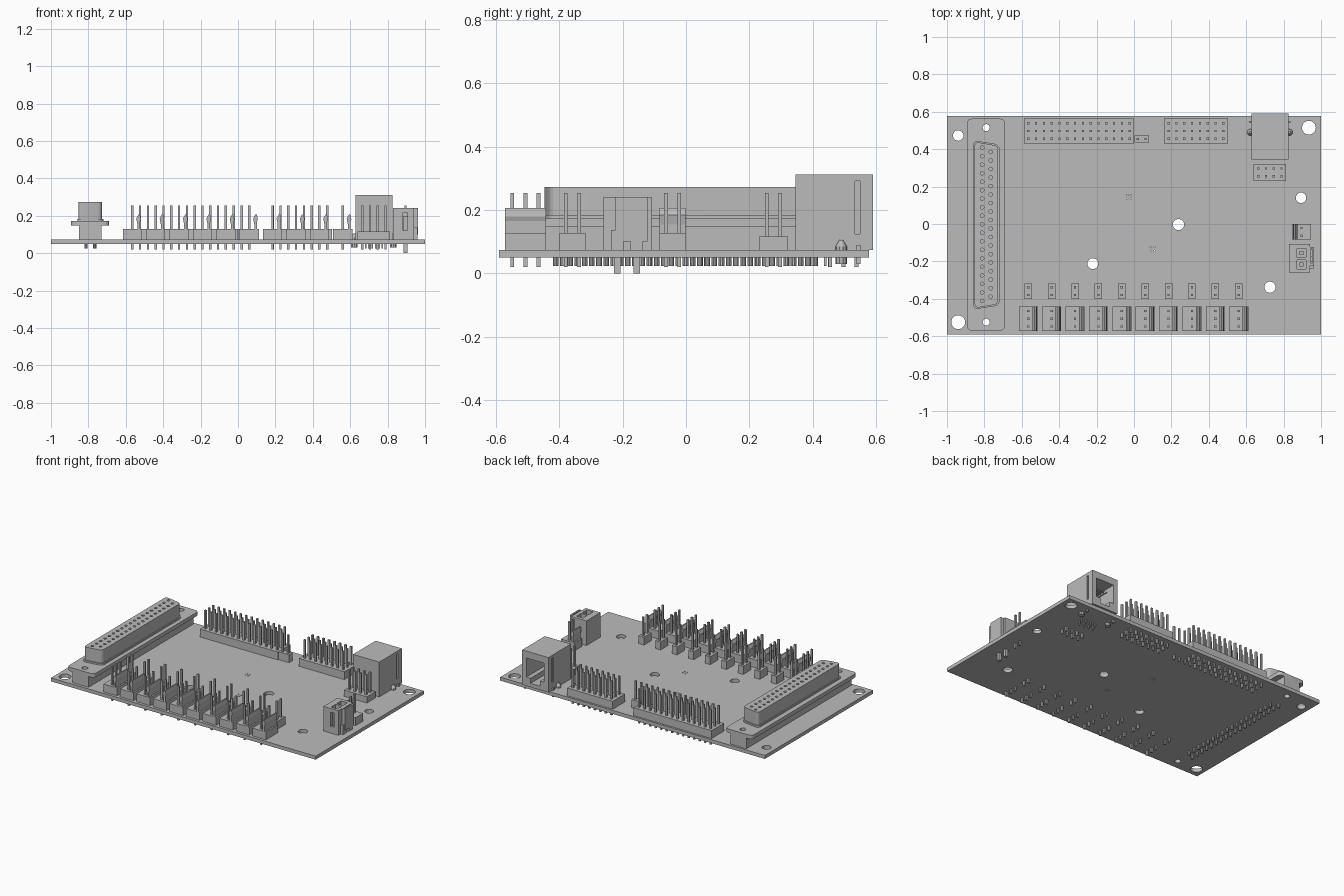
import bpy, bmesh, math
from mathutils import Vector, Matrix

default = bpy.data.objects.get("Cube")
if default:
    bpy.data.objects.remove(default, do_unlink=True)

grey = bpy.data.materials.new("plain_grey")
grey.use_nodes = True
GREY = (0.5, 0.5, 0.5, 1)
grey.diffuse_color = GREY
grey.node_tree.nodes["Principled BSDF"].inputs["Base Color"].default_value = GREY

PITCH = 0.0417
BOARD_LOW, BOARD_TOP = 0.05, 0.074
PIN_LOW, PIN_TOP = 0.02, 0.254


def box(bm, x0, x1, y0, y1, z0, z1):
    size = Matrix.Diagonal((x1 - x0, y1 - y0, z1 - z0, 1))
    mid = Matrix.Translation(((x0 + x1) / 2, (y0 + y1) / 2, (z0 + z1) / 2))
    bmesh.ops.create_cube(bm, size=1, matrix=mid @ size)


def pin(bm, x, y, z0=PIN_LOW, z1=PIN_TOP, w=0.006):
    box(bm, x - w, x + w, y - w, y + w, z0, z1)


def rod(bm, x, y, r, z0, z1, sides=24):
    bmesh.ops.create_cone(bm, cap_ends=True, segments=sides, radius1=r, radius2=r,
                          depth=z1 - z0, matrix=Matrix.Translation((x, y, (z0 + z1) / 2)))


def prism(bm, points, direction, radius=0):
    """Extrude a flat outline, optionally rounding the edges along the extrusion."""
    low = [bm.verts.new(p) for p in points]
    high = [bm.verts.new(Vector(p) + Vector(direction)) for p in points]
    bm.faces.new(low)
    bm.faces.new(high)
    for i in range(len(low)):
        bm.faces.new((low[i - 1], low[i], high[i], high[i - 1]))
    bmesh.ops.recalc_face_normals(bm, faces=bm.faces)
    if radius:
        sides = [bm.edges.get(pair) for pair in zip(low, high)]
        bmesh.ops.bevel(bm, geom=sides, offset=radius, segments=5,
                        profile=0.5, affect='EDGES')


def finish(name, bm, cutter=None, smooth=False):
    """Make an object and carve the cutter shapes out of it."""
    def make(label, source):
        bmesh.ops.recalc_face_normals(source, faces=source.faces)
        mesh = bpy.data.meshes.new(label)
        source.to_mesh(mesh)
        source.free()
        ob = bpy.data.objects.new(label, mesh)
        bpy.context.collection.objects.link(ob)
        return ob
    ob = make(name, bm)
    ob.data.materials.append(grey)
    if cutter:
        tool = make(name + "_cutter", cutter)
        mod = ob.modifiers.new("carve", 'BOOLEAN')
        mod.operation, mod.solver, mod.object = 'DIFFERENCE', 'EXACT', tool
        mod.use_self = True
        graph = bpy.context.evaluated_depsgraph_get()
        carved = bpy.data.meshes.new_from_object(ob.evaluated_get(graph))
        ob.modifiers.clear()
        ob.data = carved
        bpy.data.objects.remove(tool, do_unlink=True)
    if smooth:
        bpy.context.view_layer.objects.active = ob
        ob.select_set(True)
        bpy.ops.object.shade_smooth_by_angle(angle=math.radians(35))
        ob.select_set(False)


# Circuit board with mounting holes and tiny vias
bm, cut = bmesh.new(), bmesh.new()
box(bm, -1, 1, -0.59, 0.577, BOARD_LOW, BOARD_TOP)
holes = [(-0.94, 0.473, 0.028), (0.935, 0.515, 0.037), (0.893, 0.14, 0.028),
         (0.238, -0.003, 0.03), (-0.22, -0.212, 0.029), (0.727, -0.338, 0.03),
         (-0.94, -0.525, 0.037), (-0.79, 0.515, 0.019), (-0.79, -0.525, 0.019)]
for cx, cy in [(-0.027, 0.145), (0.1, -0.133)]:
    holes += [(cx + i, cy + j, 0.004) for i in (-0.01, 0.01) for j in (-0.01, 0.01)]
for x, y, r in holes:
    rod(cut, x, y, r, 0, 0.12)
finish("circuit_board", bm, cut, True)


# Long D-shaped socket: base, flange and shell, each carved separately
def mounting_cut():
    c = bmesh.new()
    for y in (0.515, -0.525):
        rod(c, -0.79, y, 0.019, 0, 0.25)
    return c


bm = bmesh.new()
box(bm, -0.85, -0.73, -0.57, 0.563, BOARD_TOP, 0.149)
finish("d_socket_base", bm, mounting_cut(), True)

bm = bmesh.new()
prism(bm, [(-0.893, -0.57, 0.147), (-0.69, -0.57, 0.147), (-0.69, 0.563, 0.147),
           (-0.893, 0.563, 0.147)], (0, 0, 0.026), 0.025)
finish("d_socket_flange", bm, mounting_cut(), True)


def d_outline(grow, z):
    return [(-0.852 - grow, -0.45 - grow, z), (-0.726 + grow, -0.428 - grow, z),
            (-0.726 + grow, 0.418 + grow, z), (-0.852 - grow, 0.44 + grow, z)]


sockets = [(-0.812, 0.408 - 0.0455 * i) for i in range(19)]
sockets += [(-0.766, 0.385 - 0.0455 * i) for i in range(18)]
bm, cut = bmesh.new(), bmesh.new()
prism(bm, d_outline(0, 0.17), (0, 0, 0.103), 0.022)
for x, y in sockets:
    rod(cut, x, y, 0.0095, 0.2, 0.3, 12)
finish("d_socket_shell", bm, cut, True)
bm = bmesh.new()
prism(bm, d_outline(0.007, 0.172), (0, 0, 0.012), 0.025)
finish("d_socket_lip", bm, None, True)
bm = bmesh.new()
for x, y in sockets:
    rod(bm, x, y, 0.009, 0.024, 0.06, 10)
finish("d_socket_pins", bm)


# Plain pin headers
def header(name, x0, x1, y0, y1, cols, rows, height=0.128):
    block, pins = bmesh.new(), bmesh.new()
    box(block, x0, x1, y0, y1, BOARD_TOP, height)
    for i in range(cols):
        for j in range(rows):
            pin(pins, (x0 + x1) / 2 + (i - (cols - 1) / 2) * PITCH,
                (y0 + y1) / 2 + (j - (rows - 1) / 2) * PITCH)
    finish(name + "_block", block)
    finish(name + "_pins", pins)


header("back_long_header", -0.588, 0, 0.43, 0.564, 14, 3)
header("back_tiny_header", 0.002, 0.08, 0.436, 0.474, 2, 1)
header("back_short_header", 0.16, 0.503, 0.43, 0.564, 8, 3)
header("side_header", 0.64, 0.813, 0.23, 0.322, 4, 2, 0.116)


# Locking headers: block, pins and a ramped tab along one side
def locking_header(name, x, y, count, flip=1):
    half = 0.065 if count == 3 else 0.041
    block, pins = bmesh.new(), bmesh.new()
    box(block, x - 0.051, x + 0.051, y - half, y + half, BOARD_TOP, 0.128)
    ramp = [(0.027, 0.12), (0.041, 0.12), (0.041, 0.165), (0.046, 0.18),
            (0.041, 0.207), (0.033, 0.207), (0.021, 0.185), (0.027, 0.155)]
    prism(block, [(x + flip * a, y - half, z) for a, z in ramp], (0, 2 * half, 0))
    for j in range(count):
        pin(pins, x, y + (j - (count - 1) / 2) * PITCH)
    finish(name + "_block", block)
    finish(name + "_pins", pins)


for i in range(10):
    x = -0.565 + 0.125 * i
    header(f"jumper_{i + 1}", x - 0.02, x + 0.02, -0.4, -0.318, 1, 2)
    locking_header(f"front_header_{i + 1}", x, -0.507, 3)
locking_header("right_header", 0.895, -0.042, 2, -1)

# Network jack with opening, latch notch and side slots
bm, cut = bmesh.new(), bmesh.new()
box(bm, 0.627, 0.825, 0.346, 0.59, BOARD_TOP, 0.312)
box(cut, 0.659, 0.793, 0.4, 0.65, 0.135, 0.265)
box(cut, 0.69, 0.762, 0.41, 0.66, 0.1, 0.14)
for x in (0.627, 0.825):
    box(cut, x - 0.01, x + 0.01, 0.533, 0.549, 0.125, 0.292)
finish("network_jack", bm, cut)
bm = bmesh.new()
for i in range(8):
    pin(bm, 0.664 + 0.018 * i, 0.4 + 0.04 * (i % 2), 0.024, 0.08, 0.004)
    box(bm, 0.662 + 0.018 * i, 0.667 + 0.018 * i, 0.39, 0.53, 0.235, 0.24)
for x in (0.622, 0.831):
    rod(bm, x, 0.49, 0.018, 0.03, 0.085, 10)
    bmesh.ops.create_cone(bm, cap_ends=True, segments=10, radius1=0.018, radius2=0.006,
                          depth=0.02, matrix=Matrix.Translation((x, 0.49, 0.095)))
    pin(bm, x, 0.545, 0.03, 0.09)
finish("network_jack_pins", bm)

# Two-way power socket
bm, cut = bmesh.new(), bmesh.new()
box(bm, 0.828, 0.94, -0.26, -0.108, BOARD_TOP, 0.242)
box(bm, 0.935, 0.963, -0.222, -0.122, 0.1, 0.242)
box(cut, 0.945, 0.953, -0.212, -0.132, 0.09, 0.26)
for y in (-0.155, -0.217):
    box(cut, 0.871, 0.919, y - 0.024, y + 0.024, 0.1, 0.26)
box(cut, 0.882, 0.907, -0.27, -0.23, 0.12, 0.217)
finish("power_socket", bm, cut)
bm = bmesh.new()
for y in (-0.155, -0.217):
    pin(bm, 0.895, y, 0, 0.2, 0.01)
    box(bm, 0.935, 0.96, y - 0.02, y + 0.02, BOARD_TOP, 0.137)
finish("power_socket_pins", bm)
